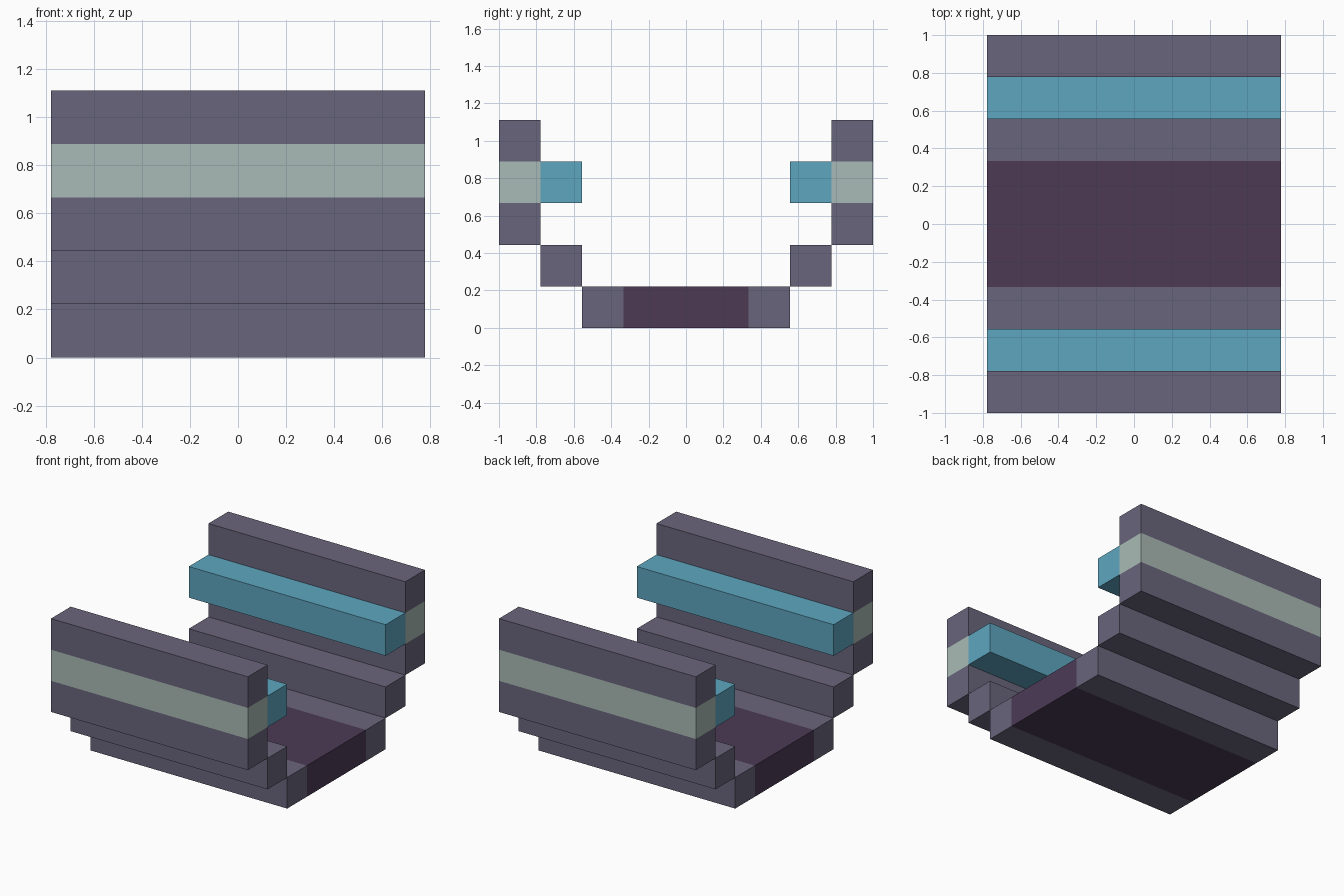
import bpy
import bmesh
from mathutils import Matrix, Vector

if "Cube" in bpy.data.objects:
    bpy.data.objects.remove(bpy.data.objects["Cube"], do_unlink=True)

U = 2 / 9          # edge of one block
LENGTH = 7 * U     # every beam runs the full width in x


def make_material(name, rgb):
    linear = [((c / 255 + 0.055) / 1.055) ** 2.4 for c in rgb] + [1.0]
    mat = bpy.data.materials.new(name)
    mat.use_nodes = True
    mat.diffuse_color = linear
    bsdf = mat.node_tree.nodes["Principled BSDF"]
    bsdf.inputs["Base Color"].default_value = linear
    bsdf.inputs["Roughness"].default_value = 0.8
    return mat


GREY = make_material("slate_purple", (106, 101, 124))
DARK = make_material("dark_plum", (76, 58, 85))
BLUE = make_material("sky_blue", (94, 166, 192))
PALE = make_material("pale_sage", (170, 187, 183))


def make_part(name, beams):
    """Join beams (y centre, z centre, y size in blocks, material) into one shell."""
    bm = bmesh.new()
    mats = []
    for y, z, width, mat in beams:
        if mat not in mats:
            mats.append(mat)
        place = (Matrix.Translation(Vector((0, y * U, z * U)))
                 @ Matrix.Diagonal((LENGTH, width * U, U, 1)))
        verts = bmesh.ops.create_cube(bm, size=1, matrix=place)["verts"]
        for face in {f for v in verts for f in v.link_faces}:
            face.material_index = mats.index(mat)

    # Remove the inner faces where two beams meet
    by_centre = {}
    for face in bm.faces:
        key = tuple(round(c, 3) + 0.0 for c in face.calc_center_median())
        by_centre.setdefault(key, []).append(face)
    inner = [f for group in by_centre.values() if len(group) > 1 for f in group]
    bmesh.ops.delete(bm, geom=inner, context='FACES')
    bmesh.ops.remove_doubles(bm, verts=bm.verts, dist=0.001)

    mesh = bpy.data.meshes.new(name)
    bm.to_mesh(mesh)
    bm.free()
    for mat in mats:
        mesh.materials.append(mat)
    bpy.context.collection.objects.link(bpy.data.objects.new(name, mesh))


# Floor slab with a dark centre strip
make_part("floor", [(0, 0.5, 3, DARK), (-2, 0.5, 1, GREY), (2, 0.5, 1, GREY)])

# Stepped sides, each wall carrying a pale band and an inner rail
for side, s in (("front", -1), ("back", 1)):
    make_part(side + "_step", [(s * 3, 1.5, 1, GREY)])
    make_part(side + "_wall_and_rail", [
        (s * 4, 2.5, 1, GREY),
        (s * 4, 3.5, 1, PALE),
        (s * 4, 4.5, 1, GREY),
        (s * 3, 3.5, 1, BLUE),
    ])
